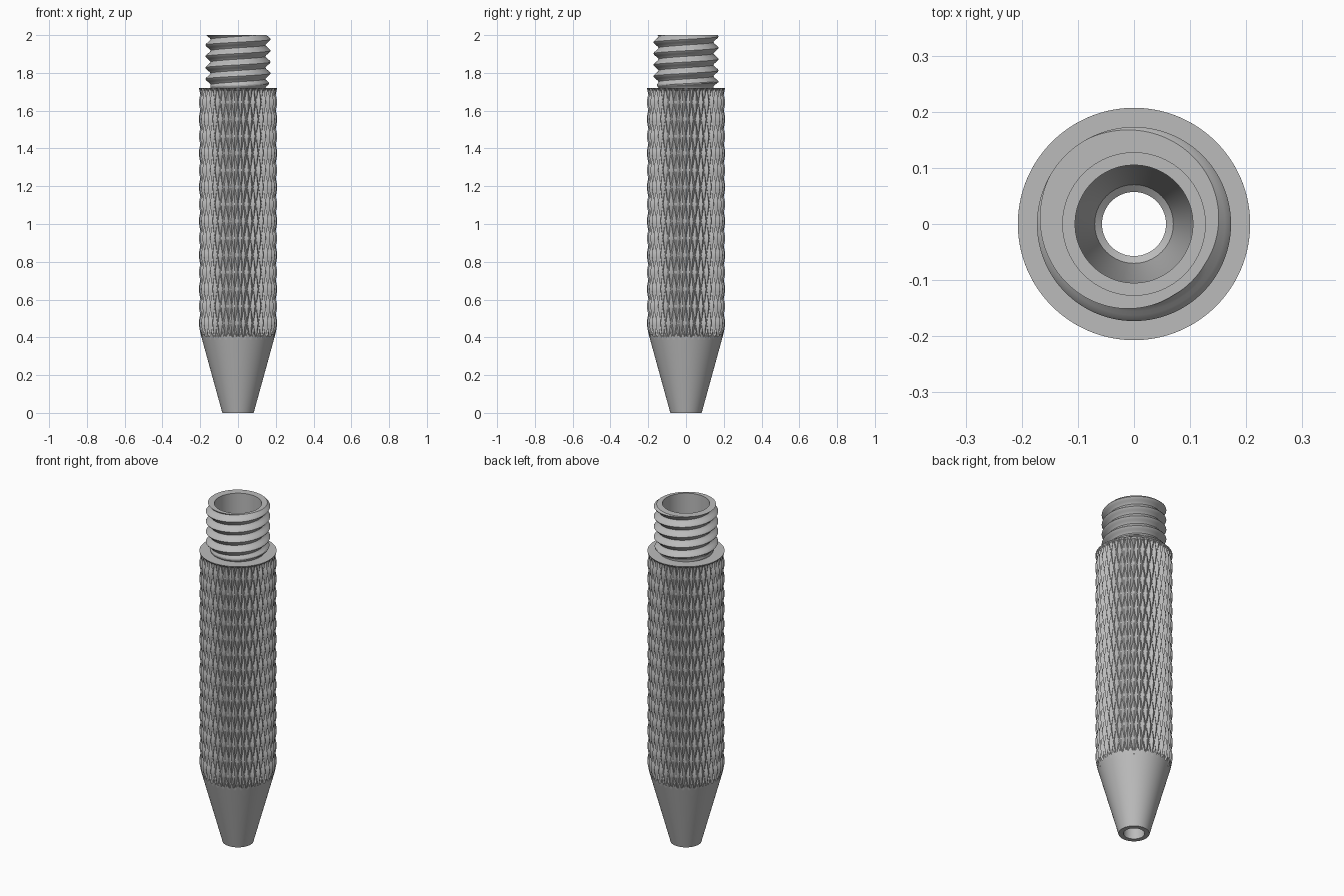
import bpy, bmesh, math

if "Cube" in bpy.data.objects:
    bpy.data.objects.remove(bpy.data.objects["Cube"])

steel = bpy.data.materials.new("satin_grey")
steel.use_nodes = True
GREY = (0.5, 0.5, 0.5, 1)
steel.diffuse_color = GREY
steel.node_tree.nodes["Principled BSDF"].inputs["Base Color"].default_value = GREY

GRIP_R, TIP_R, BORE_R = 0.207, 0.083, 0.127
TAPER_TOP, SHOULDER, TOP = 0.45, 1.72, 2.0


def triangle(t):
    """Triangle wave: 1 at whole numbers, 0 halfway between."""
    return abs(2 * (t % 1) - 1)


def taper(z):
    return TIP_R + (GRIP_R - TIP_R) * z / TAPER_TOP


def surface(name, cols, rows, point, start=0.0, flip=lambda i, j: False):
    """Wrap a grid round the z axis; point(i, j, angle) gives radius and height."""
    bm = bmesh.new()
    grid = []
    for j in range(rows + 1):
        ring = []
        for i in range(cols + 1):
            a = start + math.tau * i / cols
            r, z = point(i, j, a)
            ring.append(bm.verts.new((r * math.cos(a), r * math.sin(a), z)))
        grid.append(ring)
    for j in range(rows):
        for i in range(cols):
            a, b = grid[j][i], grid[j][i + 1]
            c, d = grid[j + 1][i + 1], grid[j + 1][i]
            if flip(i, j):
                bm.faces.new((a, b, d))
                bm.faces.new((b, c, d))
            else:
                bm.faces.new((a, b, c))
                bm.faces.new((a, c, d))
    bmesh.ops.remove_doubles(bm, verts=bm.verts, dist=0.00002)
    mesh = bpy.data.meshes.new(name)
    bm.to_mesh(mesh)
    bm.free()
    mesh.materials.append(steel)
    obj = bpy.data.objects.new(name, mesh)
    bpy.context.collection.objects.link(obj)
    bpy.ops.object.select_all(action="DESELECT")
    obj.select_set(True)
    bpy.context.view_layer.objects.active = obj
    bpy.ops.object.shade_smooth_by_angle(angle=math.radians(22))
    return obj


def lathe(name, profile):
    surface(name, 128, len(profile) - 1, lambda i, j, a: profile[j])


# Knurled grip: crossed V grooves that run out over the taper
DIAMONDS, SUB, STEP, DEPTH, FLAT = 36, 12, 0.015, 0.0145, 0.12
GRIP_ROWS = 89
GRIP_Z = SHOULDER - GRIP_ROWS * STEP


def grooves(i, j):
    return triangle((i + j) / SUB), triangle((i - j) / SUB)


def knurl(i, j, a):
    z = GRIP_Z + j * STEP
    cut = max(0, (max(grooves(i, j)) - FLAT) / (1 - FLAT))
    r = GRIP_R if j == GRIP_ROWS else GRIP_R - DEPTH * cut
    return min(r, taper(z)), z


def along_rising_groove(i, j):
    u, v = grooves(i + 0.5, j + 0.5)
    return u > v


surface("knurled_grip", DIAMONDS * SUB, GRIP_ROWS, knurl, flip=along_rising_groove)

# Threaded neck: grid rows follow the helix and are clipped at both ends
PITCH, TURNS, PER_TURN, ROOT, CREST = 0.06, 6, 10, 0.145, 0.173
START = math.radians(135)
THREAD_COLS = 144


def thread_radius(z, a):
    wave = triangle((z - TOP) / PITCH - (a - START) / math.tau)
    wave = min(1, max(0, wave * 1.2 - 0.1))
    return ROOT + (CREST - ROOT) * wave * min(1, (z - SHOULDER) / 0.03)


def thread(i, j, a):
    z = TOP + PITCH * (j / PER_TURN + i / THREAD_COLS - TURNS)
    z = min(TOP, max(SHOULDER, z))
    return thread_radius(z, a), z


surface("threaded_neck", THREAD_COLS, TURNS * PER_TURN, thread, START)


# Flat rim at the neck's mouth
def rim(i, j, a):
    return (BORE_R if j else thread_radius(TOP, a)), TOP


surface("neck_rim", THREAD_COLS, 1, rim, START)

# Flat shoulder between grip and neck
lathe("grip_shoulder", [(GRIP_R, SHOULDER), (ROOT, SHOULDER)])

# Stepped bore and plain tapered tip
lathe("stepped_bore", [(BORE_R, TOP), (BORE_R, 1.7), (0.105, 1.7), (0.105, 0.5),
                       (0.07, 0.2), (0.057, 0.19), (0.057, 0)])
lathe("tapered_tip", [(0.057, 0), (TIP_R, 0), (taper(GRIP_Z), GRIP_Z)])
